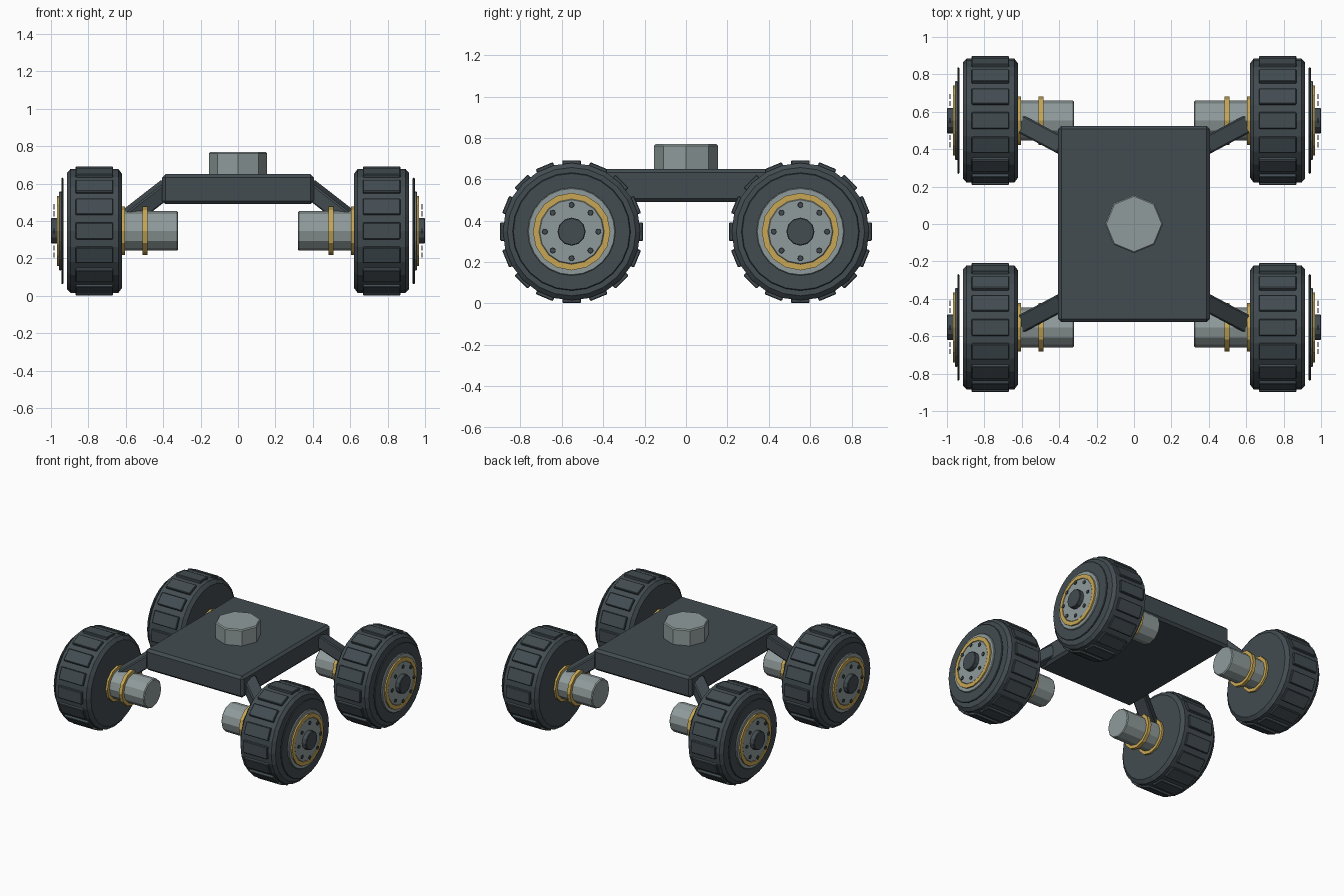
import bpy, math
from mathutils import Vector, Matrix

cube = bpy.data.objects.get("Cube")
if cube:
    bpy.data.objects.remove(cube, do_unlink=True)


def material(name, rgb):
    m = bpy.data.materials.new(name)
    m.use_nodes = True
    m.diffuse_color = (*rgb, 1)
    m.node_tree.nodes["Principled BSDF"].inputs["Base Color"].default_value = (*rgb, 1)
    return m


DARK = material("dark slate", (0.055, 0.072, 0.082))
GREY = material("light grey metal", (0.28, 0.33, 0.33))
GOLD = material("brass", (0.58, 0.39, 0.09))


def make(name, verts, faces, mat, bevel=0):
    me = bpy.data.meshes.new(name)
    me.from_pydata(verts, [], faces)
    me.materials.append(mat)
    ob = bpy.data.objects.new(name, me)
    bpy.context.collection.objects.link(ob)
    if bevel:
        mod = ob.modifiers.new("Bevel", 'BEVEL')
        mod.width, mod.segments, mod.limit_method = bevel, 1, 'ANGLE'
    return ob


def lathe(name, centre, profile, sides, mat, closed=False, side=1):
    """Spin (x offset, radius) points about the x axis; closed makes a ring."""
    verts, n = [], len(profile)
    for x, r in profile:
        for k in range(sides):
            a = math.tau * k / sides
            verts.append((side * x, centre[0] + r * math.cos(a), centre[1] + r * math.sin(a)))
    faces = []
    for i in range(n if closed else n - 1):
        j = (i + 1) % n
        for k in range(sides):
            q = (k + 1) % sides
            f = (i * sides + k, j * sides + k, j * sides + q, i * sides + q)
            faces.append(f if side < 0 else f[::-1])
    if not closed:
        first, last = list(range(sides)), list(range((n - 1) * sides, n * sides))
        faces += [first, last[::-1]] if side < 0 else [first[::-1], last]
    return make(name, verts, faces, mat)


def disc(name, c, x0, x1, r, sides, mat, side, chamfer=0.004):
    pts = [(x0, r - chamfer), (x0 + chamfer, r), (x1 - chamfer, r), (x1, r - chamfer)]
    return lathe(name, c, pts, sides, mat, side=side)


def ring(name, c, x0, x1, r0, r1, sides, mat, side):
    return lathe(name, c, [(x0, r0), (x0, r1), (x1, r1), (x1, r0)], sides, mat, True, side)


def box(name, size, matrix, mat, bevel):
    v = [matrix @ Vector((x * size[0] / 2, y * size[1] / 2, z * size[2] / 2))
         for x in (-1, 1) for y in (-1, 1) for z in (-1, 1)]
    f = [(0, 1, 3, 2), (4, 6, 7, 5), (0, 4, 5, 1), (2, 3, 7, 6), (0, 2, 6, 4), (1, 5, 7, 3)]
    return make(name, v, f, mat, bevel)


# Chassis and octagonal turret
box("chassis_plate", (0.81, 1.05, 0.16), Matrix.Translation((0, 0, 0.57)), DARK, 0.018)
turret = lathe("turret", (0, 0), [(0.64, 0.155), (0.762, 0.155), (0.77, 0.148)], 8, GREY)
turret.data.transform(Matrix.Rotation(-math.pi / 2, 4, 'Y'))

HUB_Y, HUB_Z = 0.553, 0.347
for side, sname in ((1, "left"), (-1, "right")):
    for end, ename in ((-1, "front"), (1, "back")):
        tag = f"{ename}_{sname}_"
        c = (end * HUB_Y, HUB_Z)

        # Tyre with chamfered shoulders
        lathe(tag + "tyre", c, [(0.62, 0.305), (0.64, 0.332), (0.895, 0.332), (0.915, 0.31)],
              24, DARK, side=side)

        # Tread blocks around the tyre
        for k in range(16):
            spin = Matrix.Rotation(math.tau * k / 16, 4, 'X')
            place = (Matrix.Translation((side * 0.768, *c)) @ spin
                     @ Matrix.Translation((0, 0, 0.328)))
            box(f"{tag}tread_{k + 1}", (0.2, 0.09, 0.034), place, DARK, 0.004)

        # Layered rim, hub cap and bolts
        disc(tag + "rim_plate", c, 0.934, 0.945, 0.285, 24, DARK, side)
        disc(tag + "rim", c, 0.943, 0.957, 0.212, 24, GREY, side)
        ring(tag + "rim_ring", c, 0.95, 0.968, 0.158, 0.187, 16, GOLD, side)
        disc(tag + "hub", c, 0.95, 0.966, 0.158, 16, GREY, side)
        disc(tag + "hub_cap", c, 0.96, 1.0, 0.068, 12, DARK, side)
        for k in range(8):
            a = math.tau * k / 8
            b = (c[0] + 0.129 * math.cos(a), c[1] + 0.129 * math.sin(a))
            disc(f"{tag}bolt_{k + 1}", b, 0.981, 0.987, 0.014, 8, DARK, side, 0.001)

        # Drive motor with two brass collars
        disc(tag + "motor", c, 0.32, 0.63, 0.106, 12, GREY, side, 0.006)
        for n, x in enumerate((0.485, 0.605)):
            ring(f"{tag}collar_{n + 1}", c, x, x + 0.025, 0.1, 0.13, 12, GOLD, side)

        # Suspension arm from chassis corner down to the motor
        a = Vector((side * 0.37, end * 0.41, 0.585))
        b = Vector((side * 0.615, end * 0.54, 0.395))
        rot = (b - a).to_track_quat('Y', 'Z').to_matrix().to_4x4()
        box(tag + "arm", (0.095, (b - a).length, 0.085),
            Matrix.Translation((a + b) / 2) @ rot, DARK, 0.008)
